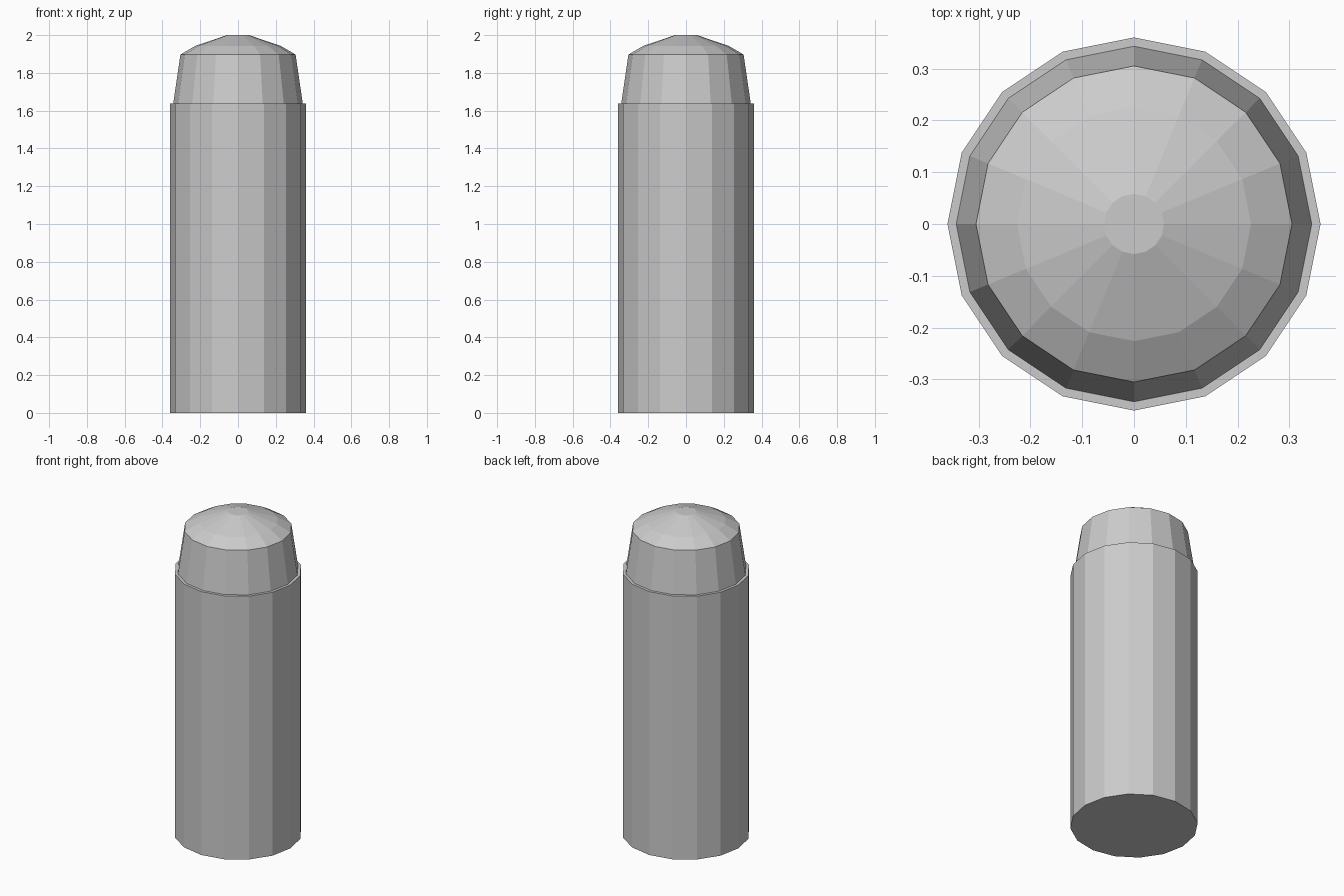
import bpy, bmesh
from math import cos, sin, tau

if "Cube" in bpy.data.objects:
    bpy.data.objects.remove(bpy.data.objects["Cube"])

SIDES = 16


def lathe(name, profile, bottom=False, top=False):
    """Revolve (radius, z) points into a faceted surface, optionally closing the ends."""
    bm = bmesh.new()
    rings = [[bm.verts.new((r * cos(tau * i / SIDES), r * sin(tau * i / SIDES), z))
              for i in range(SIDES)] for r, z in profile]
    for low, high in zip(rings, rings[1:]):
        for i in range(SIDES):
            j = (i + 1) % SIDES
            bm.faces.new((low[i], low[j], high[j], high[i]))
    if bottom:
        bm.faces.new(rings[0][::-1])
    if top:
        bm.faces.new(rings[-1])
    mesh = bpy.data.meshes.new(name)
    bm.to_mesh(mesh)
    bm.free()
    obj = bpy.data.objects.new(name, mesh)
    bpy.context.collection.objects.link(obj)
    return obj


# Straight body with a narrow flat ledge at the shoulder
lathe("body", [(0.36, 0), (0.36, 1.637), (0.343, 1.637)], bottom=True)

# Tapered cap with a shallow domed top
lathe("cap", [(0.343, 1.637), (0.305, 1.897), (0.226, 1.943), (0.058, 2.0)], top=True)
